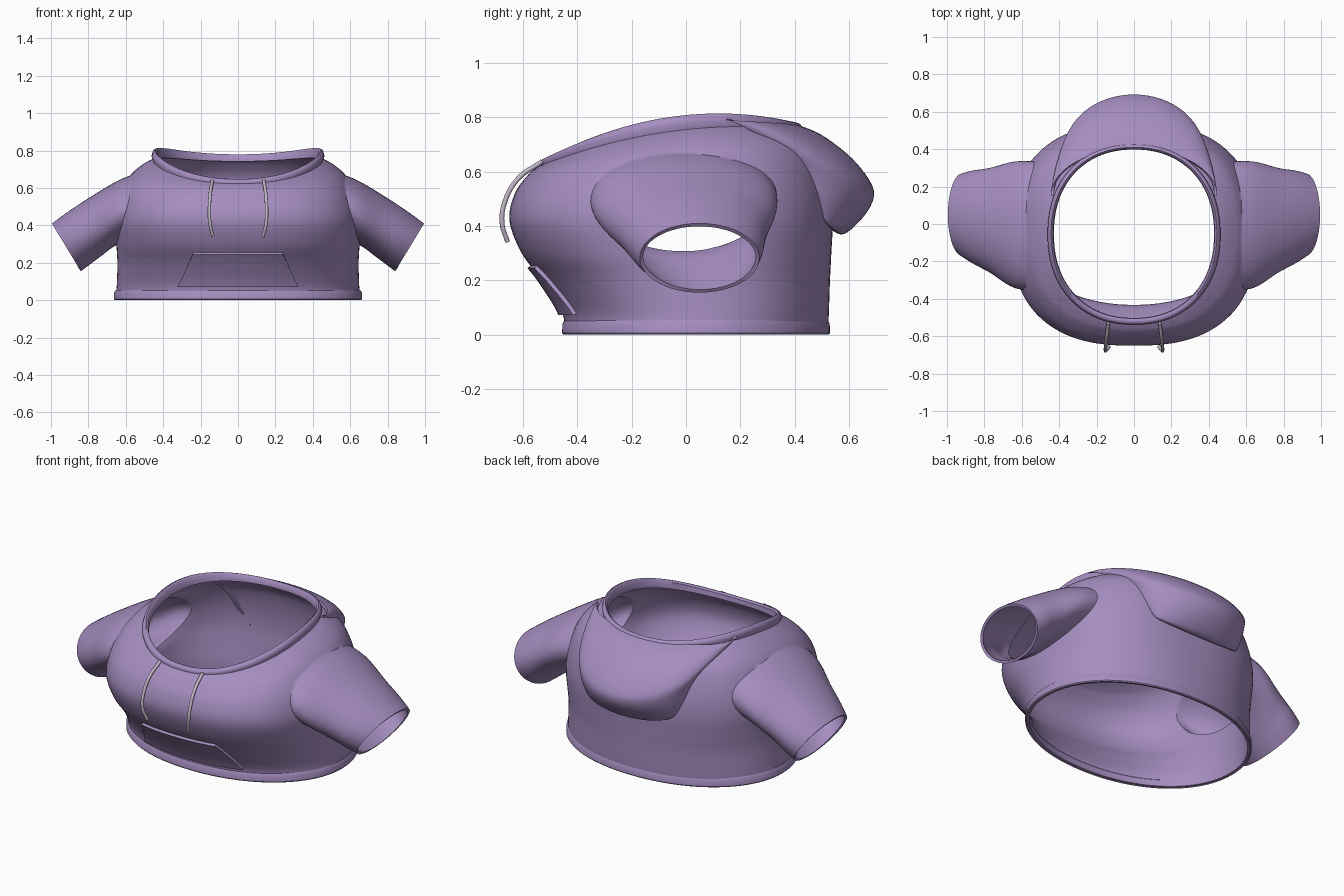
import bpy, bmesh, math
from mathutils import Vector
from mathutils.bvhtree import BVHTree

if "Cube" in bpy.data.objects:
    bpy.data.objects.remove(bpy.data.objects["Cube"])


def material(name, rgb):
    m = bpy.data.materials.new(name)
    m.diffuse_color = (*rgb, 1)
    m.use_nodes = True
    m.node_tree.nodes["Principled BSDF"].inputs["Base Color"].default_value = m.diffuse_color
    return m


CLOTH = material("purple_cloth", (0.38, 0.27, 0.53))
CORD = material("pale_cord", (0.55, 0.48, 0.58))


def smooth_rows(rows, steps):
    """Catmull-Rom interpolation of rows of numbers."""
    out = []
    for i in range(len(rows) - 1):
        a, b, c, d = (rows[max(0, min(len(rows) - 1, i + k))] for k in (-1, 0, 1, 2))
        for s in range(steps):
            t = s / steps
            out.append([0.5 * (2*q + (r-p)*t + (2*p-5*q+4*r-u)*t*t + (3*q-p-3*r+u)*t**3)
                        for p, q, r, u in zip(a, b, c, d)])
    return out + [list(rows[-1])]


def loft(name, rings, closed=True, loop=False, caps=False):
    """Skin rings of points; caps get material slot 1 so they can be removed later."""
    bm = bmesh.new()
    vs = [[bm.verts.new(p) for p in r] for r in rings]
    n = len(vs[0])
    for i in range(len(vs) if loop else len(vs) - 1):
        a, b = vs[i], vs[(i + 1) % len(vs)]
        for j in range(n if closed else n - 1):
            k = (j + 1) % n
            bm.faces.new((a[j], a[k], b[k], b[j]))
    if caps:
        for r in (vs[0], vs[-1]):
            c = bm.verts.new(sum((v.co for v in r), Vector()) / n)
            for j in range(n):
                bm.faces.new((r[j], r[(j + 1) % n], c)).material_index = 1
    bmesh.ops.recalc_face_normals(bm, faces=bm.faces)
    me = bpy.data.meshes.new(name)
    bm.to_mesh(me)
    bm.free()
    ob = bpy.data.objects.new(name, me)
    bpy.context.collection.objects.link(ob)
    me.materials.append(CLOTH)
    if caps:
        me.materials.append(CORD)
    return ob


def apply_mods(ob):
    dg = bpy.context.evaluated_depsgraph_get()
    me = bpy.data.meshes.new_from_object(ob.evaluated_get(dg))
    ob.modifiers.clear()
    ob.data = me


def finish(ob, thick=0, offset=-1, angle=40):
    if thick:
        m = ob.modifiers.new("thickness", 'SOLIDIFY')
        m.thickness, m.offset = thick, offset
        apply_mods(ob)
    bpy.ops.object.select_all(action='DESELECT')
    ob.select_set(True)
    bpy.context.view_layer.objects.active = ob
    bpy.ops.object.shade_smooth_by_angle(angle=math.radians(angle))


def body_ring(row, n=96):
    """Rounded ring: heights at front/side/back, half width, front y, back y, squareness."""
    zf, zm, zb, hw, yf, yb, e = row
    pts = []
    for i in range(n):
        a = 2 * math.pi * i / n
        c, s = math.cos(a), math.sin(a)
        x = math.copysign(abs(c) ** (2 / e), c)
        y = math.copysign(abs(s) ** (2 / e), s)
        pts.append(Vector((hw * x, (yf + yb) / 2 + (yb - yf) / 2 * y,
                           zm + (zb - zf) / 2 * y + ((zf + zb) / 2 - zm) * y * y)))
    return pts


# Torso
torso_rows = [
    (.004, .004, .004, .655, -.447, .522, 2.1),
    (.08, .08, .08, .648, -.456, .526, 2.15),
    (.20, .20, .20, .645, -.53, .53, 2.25),
    (.30, .30, .30, .65, -.605, .535, 2.4),
    (.42, .42, .42, .655, -.65, .54, 2.5),
    (.52, .55, .54, .63, -.63, .53, 2.5),
    (.59, .66, .66, .58, -.58, .50, 2.4),
    (.615, .72, .73, .51, -.55, .45, 2.3),
    (.63, .755, .76, .44, -.522, .415, 2.2)]
body = loft("hoodie_body", [body_ring(r) for r in smooth_rows(torso_rows, 5)], caps=True)

# Sleeves: upper x,z, lower x,z, centre y, half depth
sleeve_rows = [
    (.46, .70, .46, .37, -.01, .34),
    (.62, .65, .64, .30, -.005, .34),
    (.80, .545, .74, .23, .02, .28),
    (.92, .465, .80, .185, .038, .248),
    (.995, .41, .84, .155, .05, .22)]
for side in (-1, 1):
    rings = []
    for ux, uz, lx, lz, cy, ry in smooth_rows(sleeve_rows, 5):
        ring = []
        for i in range(64):
            a = 2 * math.pi * i / 64
            c, s = math.cos(a) / 2, math.sin(a)
            ring.append((side * ((ux + lx) / 2 + c * (ux - lx)), cy + ry * s,
                         (uz + lz) / 2 + c * (uz - lz)))
        rings.append(ring)
    sleeve = loft("sleeve_helper", rings, caps=True)
    m = body.modifiers.new("join_sleeve", 'BOOLEAN')
    m.operation, m.solver, m.object = 'UNION', 'EXACT', sleeve
    apply_mods(body)
    bpy.data.objects.remove(sleeve)

# Open the neck, waist and cuffs
bm = bmesh.new()
bm.from_mesh(body.data)
bmesh.ops.delete(bm, geom=[f for f in bm.faces if f.material_index == 1], context='FACES')
bm.to_mesh(body.data)
surface = BVHTree.FromBMesh(bm)
bm.free()
finish(body, .014)

# Hem band
hem_rows = [(z, z, z, .66 + g, -.452 - g, .526 + g, 2.1)
            for z, g in ((0, -.001), (.006, .004), (.04, .003), (.052, -.004))]
finish(loft("hem_band", [body_ring(r) for r in hem_rows]), .018)

# Neck band: closed cross-section around the opening
neck_rows = [
    (.618, .742, .742, .452, -.535, .425, 2.2),
    (.632, .772, .76, .462, -.538, .428, 2.2),
    (.645, .796, .776, .455, -.53, .420, 2.2),
    (.648, .802, .78, .443, -.518, .410, 2.2),
    (.642, .792, .772, .432, -.505, .400, 2.2),
    (.615, .745, .742, .428, -.502, .398, 2.2)]
finish(loft("neck_band", [body_ring(r) for r in neck_rows], loop=True), angle=50)

# Folded hood: half width, y at ends, y at middle, z at ends, z at middle
hood_rows = [
    (.445, .15, .405, .79, .775),
    (.44, .18, .50, .78, .735),
    (.42, .26, .61, .74, .65),
    (.39, .35, .68, .69, .56),
    (.36, .41, .69, .62, .50),
    (.33, .46, .65, .52, .43),
    (.29, .505, .58, .43, .37),
    (.27, .495, .53, .425, .39)]
rings = []
for hw, ye, yt, ze, zt in smooth_rows(hood_rows, 5):
    angs = [math.pi * (i / 48 - .5) for i in range(49)]
    rings.append([(hw * math.sin(a), ye + (yt - ye) * math.cos(a),
                   ze + (zt - ze) * math.cos(a)) for a in angs])
hood = loft("folded_hood", rings, closed=False)
if sum(p.normal.y for p in hood.data.polygons) < 0:
    hood.data.flip_normals()
finish(hood, .015, angle=50)

# Front pocket draped on the chest
rows = []
for i in range(9):
    t = i / 8
    z, hw = .075 + .175 * t, .32 - .08 * t
    row = []
    for j in range(25):
        x = hw * (j / 12 - 1)
        hit = surface.ray_cast(Vector((x, -2, z)), Vector((0, 1, 0)))[0]
        row.append((x, hit.y - .008, z))
    rows.append(row)
finish(loft("front_pocket", rows, closed=False), .016, 0)

# Drawstrings
for side, label in ((-1, "left"), (1, "right")):
    cu = bpy.data.curves.new("drawstring", 'CURVE')
    cu.dimensions, cu.bevel_depth, cu.bevel_resolution = '3D', .009, 3
    cu.use_fill_caps = True
    sp = cu.splines.new('BEZIER')
    pts = [(.138, -.53, .638), (.148, -.62, .572), (.153, -.668, .485),
           (.15, -.677, .41), (.134, -.657, .342)]
    sp.bezier_points.add(len(pts) - 1)
    for b, (x, y, z) in zip(sp.bezier_points, pts):
        b.co = (side * x, y, z)
        b.handle_left_type = b.handle_right_type = 'AUTO'
    cu.materials.append(CORD)
    ob = bpy.data.objects.new("drawstring_" + label, cu)
    bpy.context.collection.objects.link(ob)
